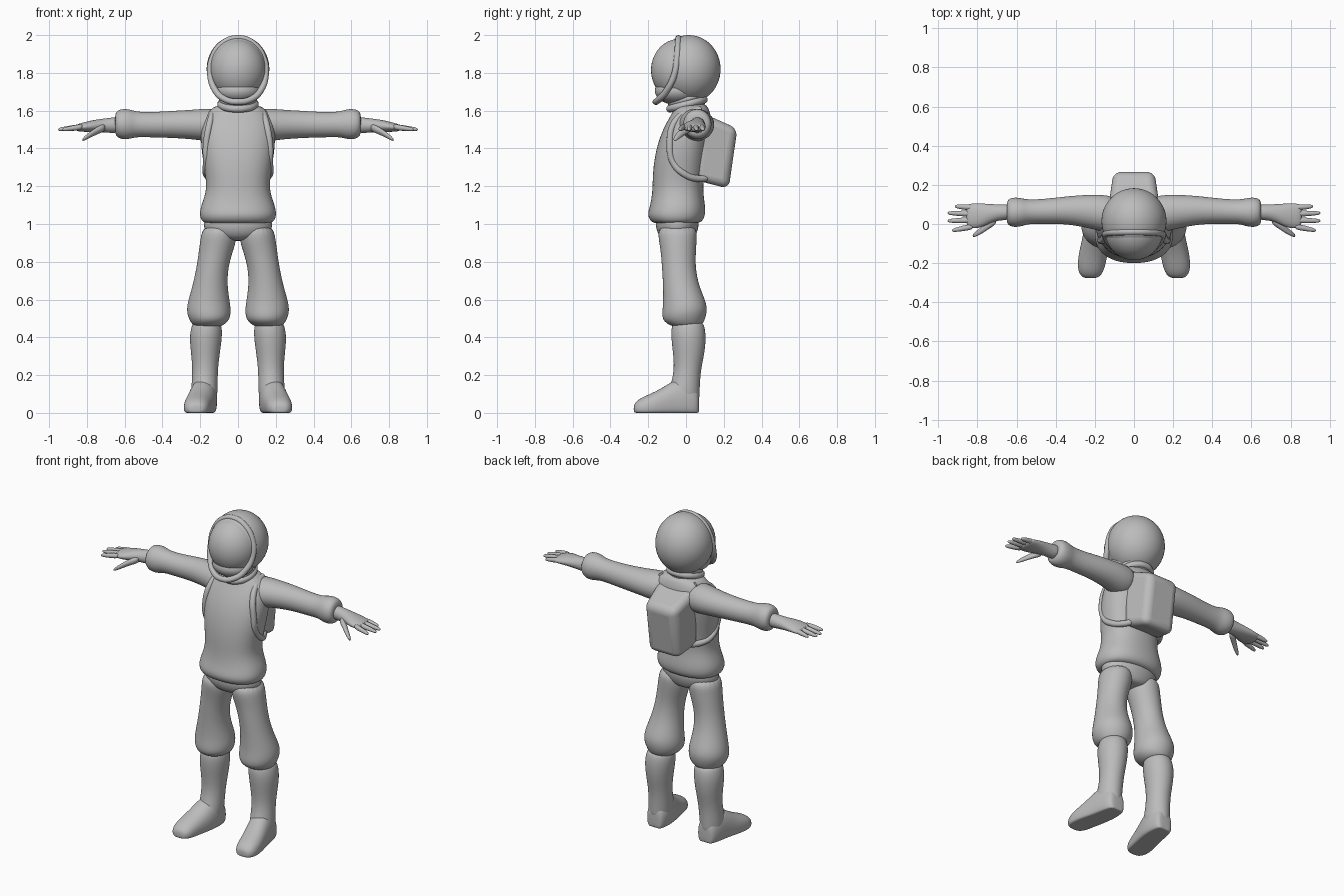
import bpy, bmesh, math
from mathutils import Vector

cube = bpy.data.objects.get("Cube")
if cube:
    bpy.data.objects.remove(cube)

grey = bpy.data.materials.new("suit_grey")
grey.use_nodes = True
GREY = (0.5, 0.5, 0.5, 1)
grey.diffuse_color = GREY
grey.node_tree.nodes["Principled BSDF"].inputs["Base Color"].default_value = GREY


def finish(name, data, mirror=False, subdiv=0):
    ob = bpy.data.objects.new(name, data)
    bpy.context.collection.objects.link(ob)
    data.materials.append(grey)
    if mirror:
        ob.modifiers.new("Mirror", "MIRROR").use_mirror_merge = False
    if subdiv:
        mod = ob.modifiers.new("Subdivision", "SUBSURF")
        mod.levels = mod.render_levels = subdiv
    return ob


def from_bmesh(name, bm, **kw):
    bmesh.ops.recalc_face_normals(bm, faces=bm.faces)
    for f in bm.faces:
        f.smooth = True
    me = bpy.data.meshes.new(name)
    bm.to_mesh(me)
    bm.free()
    return finish(name, me, **kw)


def loft(name, axis, rings, mirror=False, sides=20, power=1.0, floor=None):
    """Each ring: position on axis, then min/max on the two other axes."""
    bm = bmesh.new()
    others = [i for i in range(3) if i != axis]
    loops = []
    for pos, a0, a1, b0, b1 in rings:
        loop = []
        for i in range(sides):
            t = 2 * math.pi * i / sides
            c, s = math.cos(t), math.sin(t)
            c = math.copysign(abs(c) ** power, c)
            s = math.copysign(abs(s) ** power, s)
            p = Vector((0, 0, 0))
            p[axis] = pos
            p[others[0]] = (a0 + a1) / 2 + c * (a1 - a0) / 2
            p[others[1]] = (b0 + b1) / 2 + s * (b1 - b0) / 2
            if floor is not None:
                p.z = max(p.z, floor)
            loop.append(bm.verts.new(p))
        loops.append(loop)
    for lo, hi in zip(loops, loops[1:]):
        for i in range(sides):
            j = (i + 1) % sides
            bm.faces.new((lo[i], lo[j], hi[j], hi[i]))
    bm.faces.new(loops[0])
    bm.faces.new(loops[-1])
    return from_bmesh(name, bm, mirror=mirror, subdiv=2)


def ellipsoid(name, centre, radii):
    bm = bmesh.new()
    bmesh.ops.create_uvsphere(bm, u_segments=48, v_segments=28, radius=1)
    for v in bm.verts:
        v.co = Vector(centre) + Vector(a * b for a, b in zip(v.co, radii))
    return from_bmesh(name, bm)


def tube(name, points, radius, cyclic=False, mirror=False):
    cu = bpy.data.curves.new(name, "CURVE")
    cu.dimensions = "3D"
    cu.bevel_depth, cu.bevel_resolution = radius, 4
    cu.use_fill_caps = True
    sp = cu.splines.new("BEZIER")
    sp.bezier_points.add(len(points) - 1)
    for bp, p in zip(sp.bezier_points, points):
        bp.co = p
        bp.handle_left_type = bp.handle_right_type = "AUTO"
    sp.use_cyclic_u = cyclic
    return finish(name, cu, mirror=mirror)


# Jacket with flared hem
loft("jacket", 2, [
    (1.0, -.17, .17, -.165, .06), (1.015, -.195, .195, -.19, .09),
    (1.05, -.207, .207, -.208, .105), (1.1, -.198, .198, -.19, .103),
    (1.18, -.165, .165, -.178, .09), (1.28, -.178, .178, -.178, .1),
    (1.4, -.198, .198, -.16, .12), (1.5, -.2, .2, -.125, .135),
    (1.57, -.185, .185, -.085, .135), (1.615, -.14, .14, -.06, .12),
    (1.64, -.08, .08, -.06, .1)], power=.88)

# Trousers: hips and baggy legs
loft("hips", 2, [
    (.91, -.05, .05, -.1, .03), (.93, -.15, .15, -.14, .05),
    (.98, -.19, .19, -.165, .07), (1.06, -.18, .18, -.16, .07)])
loft("trouser_legs", 2, [
    (1.0, .01, .185, -.15, .06), (.92, .005, .2, -.147, .058),
    (.86, .025, .208, -.135, .054), (.77, .052, .22, -.128, .05),
    (.67, .056, .242, -.122, .07), (.58, .04, .27, -.122, .112),
    (.53, .036, .273, -.128, .112), (.49, .045, .258, -.125, .1),
    (.465, .075, .24, -.09, .085), (.455, .1, .22, -.06, .06)], mirror=True)

# Boots: shafts and outward-turned feet
loft("boot_shafts", 2, [
    (.49, .1, .23, -.06, .08), (.46, .084, .248, -.078, .1),
    (.4, .083, .258, -.08, .107), (.32, .095, .25, -.07, .1),
    (.24, .105, .242, -.063, .082), (.17, .107, .245, -.075, .075),
    (.1, .108, .25, -.1, .073), (.04, .115, .24, -.1, .07)], mirror=True)
loft("boot_feet", 1, [
    (.07, .14, .21, -.02, .1), (.06, .12, .235, -.04, .14),
    (.0, .108, .252, -.06, .19), (-.06, .112, .262, -.06, .178),
    (-.12, .125, .276, -.05, .136), (-.18, .14, .288, -.04, .105),
    (-.24, .153, .288, -.03, .08), (-.27, .175, .268, -.01, .055),
    (-.277, .2, .245, .005, .035)], mirror=True, floor=0, power=.9)

# Sleeves with puffed cuffs
loft("sleeves", 0, [
    (.08, -.05, .14, 1.44, 1.61), (.16, -.04, .15, 1.435, 1.613),
    (.22, -.025, .152, 1.446, 1.607), (.34, 0, .143, 1.455, 1.6),
    (.46, .0, .128, 1.458, 1.592), (.54, .0, .125, 1.46, 1.595),
    (.57, -.012, .132, 1.45, 1.608), (.61, -.018, .138, 1.446, 1.611),
    (.64, -.01, .13, 1.458, 1.602), (.652, .01, .11, 1.48, 1.58)], mirror=True)

# Gloved hands
loft("palms", 0, [
    (.62, .02, .105, 1.48, 1.57), (.68, .02, .1, 1.482, 1.562),
    (.73, .008, .102, 1.486, 1.556), (.78, -.02, .106, 1.487, 1.548),
    (.83, -.025, .106, 1.488, 1.535), (.86, -.015, .1, 1.492, 1.525)], mirror=True)
fingers = [("index", -.012, -.033, .93), ("middle", .02, .016, .953),
           ("ring", .052, .056, .953), ("little", .084, .09, .915)]
for label, y0, y1, tip in fingers:
    rings = []
    for t, r in ((0, .016), (.35, .016), (.7, .013), (.92, .01), (1, .005)):
        x, y, z = .82 + (tip - .82) * t, y0 + (y1 - y0) * t, 1.515 - .015 * t
        rings.append((x, y - r, y + r, z - r, z + r))
    loft(label + "_fingers", 0, rings, mirror=True, sides=10)
loft("thumbs", 0, [
    (.7, .0, .05, 1.49, 1.535), (.74, -.025, .02, 1.477, 1.52),
    (.78, -.052, -.015, 1.457, 1.492), (.81, -.066, -.038, 1.442, 1.468),
    (.825, -.068, -.054, 1.438, 1.45)], mirror=True, sides=12)

# Helmet: shell, jaw, visor and raised rim
ellipsoid("helmet_shell", (0, .015, 1.82), (.166, .168, .18))
ellipsoid("helmet_jaw", (0, -.045, 1.705), (.122, .12, .075))
ellipsoid("visor", (0, -.035, 1.815), (.148, .15, .165))
half = [(.085, -.042, 1.952), (.138, -.048, 1.87), (.146, -.062, 1.79),
        (.122, -.1, 1.71), (.068, -.142, 1.66)]
rim = [(0, -.04, 1.983)] + half + [(0, -.16, 1.647)]
rim += [(-x, y, z) for x, y, z in reversed(half)]
tube("visor_rim", rim, .017, cyclic=True)

# Tilted double neck ring
for name, z, r, thick in (("collar_upper", 1.662, .083, .018),
                          ("collar_lower", 1.634, .09, .02)):
    ring = [(math.cos(a) * r, .005 + math.sin(a) * r, z + .024 * math.sin(a))
            for a in (i * math.pi / 6 for i in range(12))]
    tube(name, ring, thick, cyclic=True)
ellipsoid("neck", (0, .01, 1.64), (.09, .09, .07))

# Backpack, narrowing to a flat rear face
bm = bmesh.new()
bmesh.ops.create_cube(bm, size=2)
for v in bm.verts:
    x, y, z = v.co
    rear = y > 0
    top = z > 0
    v.co.x = x * (.105 if rear else .135)
    v.co.y = (.272 if top else .226) if rear else .06
    v.co.z = (1.505 if rear else 1.6) if top else (1.187 if rear else 1.23)
pack = from_bmesh("backpack", bm)
bev = pack.modifiers.new("Bevel", "BEVEL")
bev.width, bev.segments = .04, 5
bpy.context.view_layer.objects.active = pack
pack.select_set(True)
bpy.ops.object.shade_smooth_by_angle(angle=math.radians(40))

# Shoulder straps running round under the arms to the pack
tube("straps", [(.115, .08, 1.605), (.13, .0, 1.59), (.15, -.065, 1.53),
                (.168, -.085, 1.42), (.168, -.07, 1.33), (.168, -.01, 1.265),
                (.13, .07, 1.24), (.09, .13, 1.25)], .018, mirror=True)
